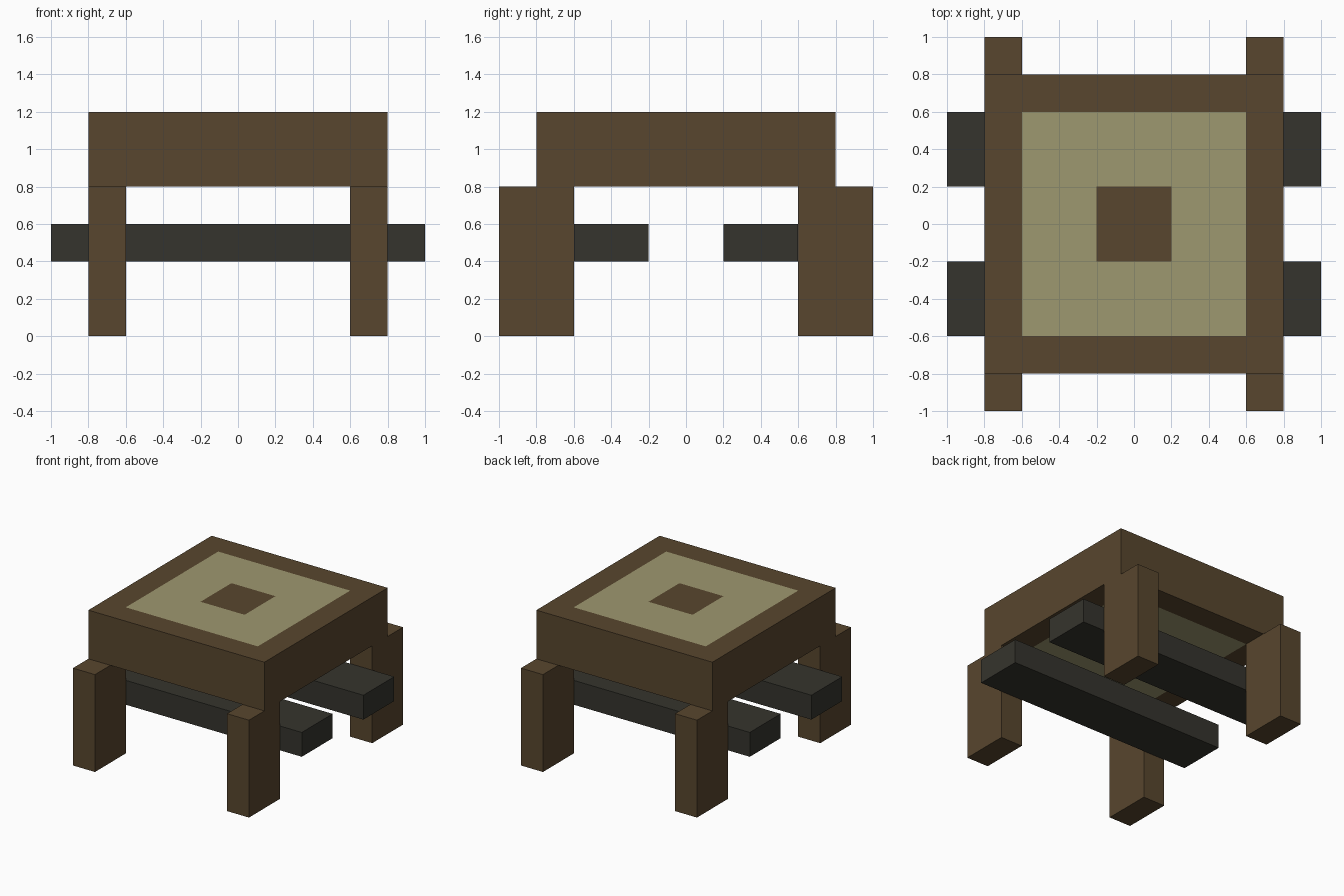
import bpy, bmesh

if "Cube" in bpy.data.objects:
    bpy.data.objects.remove(bpy.data.objects["Cube"])


def srgb(r, g, b):
    lin = [(c / 255 / 12.92) if c < 10 else ((c / 255 + 0.055) / 1.055) ** 2.4 for c in (r, g, b)]
    return (*lin, 1.0)


def material(name, rgb):
    mat = bpy.data.materials.new(name)
    mat.diffuse_color = srgb(*rgb)
    mat.use_nodes = True
    mat.node_tree.nodes["Principled BSDF"].inputs["Base Color"].default_value = mat.diffuse_color
    return mat


wood = material("brown wood", (88, 70, 46))
pad = material("khaki panel", (158, 152, 112))
dark = material("dark rail", (53, 52, 45))


def box(name, lo, hi, mats, inlay=False):
    """Axis-aligned box; inlay cuts concentric square panels in top and bottom."""
    bm = bmesh.new()
    bmesh.ops.create_cube(bm, size=1)
    for v in bm.verts:
        v.co = [hi[i] if v.co[i] > 0 else lo[i] for i in range(3)]
    bm.normal_update()
    if inlay:
        for face in [f for f in bm.faces if abs(f.normal.z) > 0.9]:
            # Outer wooden border, then the khaki ring, then the wooden centre
            bmesh.ops.inset_region(bm, faces=[face], thickness=0.2, use_even_offset=True)
            ring = bmesh.ops.inset_region(bm, faces=[face], thickness=0.4, use_even_offset=True)
            for f in ring["faces"]:
                f.material_index = 1
            face.material_index = 0
    mesh = bpy.data.meshes.new(name)
    bm.to_mesh(mesh)
    bm.free()
    for m in mats:
        mesh.materials.append(m)
    obj = bpy.data.objects.new(name, mesh)
    bpy.context.collection.objects.link(obj)
    return obj


# Thick top with inlaid panels on both faces
box("table_top", (-0.8, -0.8, 0.8), (0.8, 0.8, 1.2), [wood, pad], inlay=True)

# Four legs projecting past the front and back of the top
for sx, side in ((-1, "left"), (1, "right")):
    for sy, end in ((-1, "front"), (1, "back")):
        xs, ys = sorted((0.6 * sx, 0.8 * sx)), sorted((0.6 * sy, 1.0 * sy))
        box(f"{end}_{side}_leg", (xs[0], ys[0], 0), (xs[1], ys[1], 0.8), [wood])

# Two long rails between the legs
for sy, end in ((-1, "front"), (1, "back")):
    ys = sorted((0.2 * sy, 0.6 * sy))
    box(f"{end}_rail", (-1, ys[0], 0.4), (1, ys[1], 0.6), [dark])
